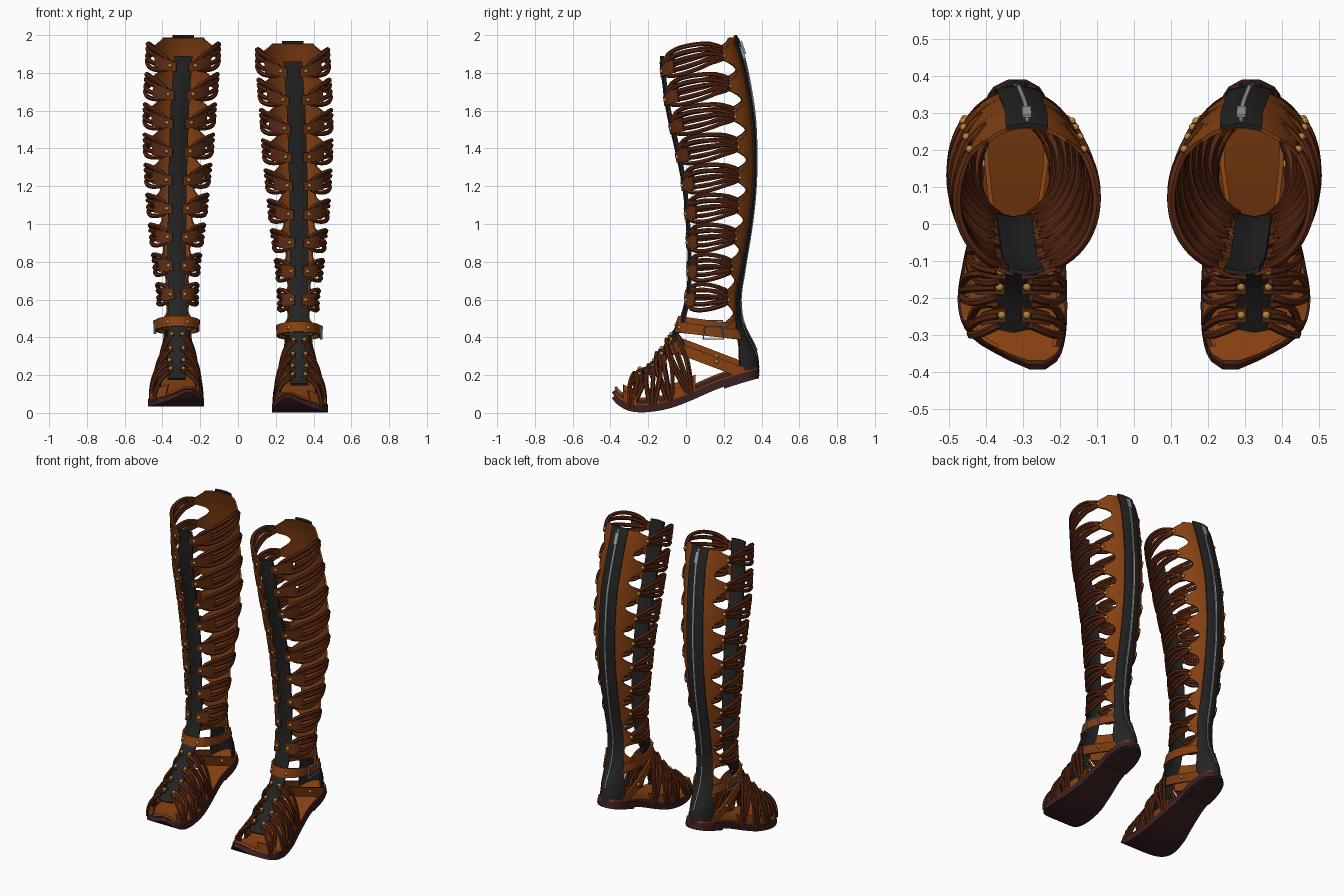
import bpy, bmesh
from math import sin, cos, pi
from mathutils import Matrix, Vector

if "Cube" in bpy.data.objects:
    bpy.data.objects.remove(bpy.data.objects["Cube"])


def material(name, color, rough=0.6):
    m = bpy.data.materials.new(name)
    m.use_nodes = True
    m.diffuse_color = (*color, 1)
    bsdf = m.node_tree.nodes["Principled BSDF"]
    bsdf.inputs["Base Color"].default_value = (*color, 1)
    bsdf.inputs["Roughness"].default_value = rough
    return m


TAN = material("tan_leather", (0.235, 0.052, 0.006))
BROWN = material("dark_brown_cord", (0.105, 0.021, 0.006))
SADDLE = material("saddle_brown", (0.14, 0.031, 0.007))
BLACK = material("black_fabric", (0.018, 0.018, 0.018))
MAROON = material("maroon_sole", (0.045, 0.014, 0.016))
BRASS = material("brass", (0.45, 0.23, 0.05))
STEEL = material("steel", (0.35, 0.36, 0.37))

# Leg sections: height, inner x, outer x, front y, back y
LEG = [(0.2, 0.215, 0.42, -0.2, 0.38), (0.3, 0.225, 0.415, -0.12, 0.365),
       (0.45, 0.22, 0.42, -0.035, 0.295), (0.6, 0.22, 0.42, 0.005, 0.28),
       (0.75, 0.21, 0.44, 0.015, 0.3), (1.0, 0.178, 0.467, 0.005, 0.34),
       (1.2, 0.158, 0.482, -0.015, 0.36), (1.4, 0.138, 0.49, -0.055, 0.363),
       (1.6, 0.125, 0.49, -0.1, 0.348), (1.85, 0.105, 0.477, -0.132, 0.3),
       (2.0, 0.105, 0.472, -0.145, 0.25)]
# Sole sections: y, inner x, outer x, middle height
SOLE = [(-0.378, 0.24, 0.28, 0.09), (-0.355, 0.205, 0.34, 0.062), (-0.3, 0.185, 0.44, 0.03),
        (-0.22, 0.18, 0.475, 0.022), (-0.1, 0.185, 0.46, 0.04), (0, 0.2, 0.435, 0.075),
        (0.15, 0.225, 0.41, 0.14), (0.28, 0.225, 0.41, 0.185), (0.36, 0.25, 0.385, 0.208),
        (0.385, 0.29, 0.34, 0.214)]
# Ridge of the foot under the tongue: y, z
RIDGE = [(-0.29, 0.15), (-0.24, 0.185), (-0.19, 0.215), (-0.14, 0.28), (-0.09, 0.36)]


def sample(table, k):
    """Smooth interpolation of a table row at key k."""
    k = min(max(k, table[0][0]), table[-1][0])
    i = next(i for i in range(len(table) - 1) if k <= table[i + 1][0])
    a, b = table[i], table[i + 1]
    p, q = table[max(i - 1, 0)], table[min(i + 2, len(table) - 1)]
    h = b[0] - a[0]
    u = (k - a[0]) / h
    out = []
    for c in range(1, len(a)):
        ma = (b[c] - p[c]) / (b[0] - p[0]) * h
        mb = (q[c] - a[c]) / (q[0] - a[0]) * h
        out.append((2*u**3 - 3*u*u + 1) * a[c] + (u**3 - 2*u*u + u) * ma
                   + (3*u*u - 2*u**3) * b[c] + (u**3 - u*u) * mb)
    return out


def leg(z, t, off=0.0):
    """Point on the leg at height z, angle t from the front (outer side positive)."""
    xi, xo, yf, yb = sample(LEG, z)
    return Vector(((xi + xo) / 2 + ((xo - xi) / 2 + off) * sin(t),
                   (yf + yb) / 2 - ((yb - yf) / 2 + off) * cos(t), z))


def spread(a, b, n):
    return [a + (b - a) * i / (n - 1) for i in range(n)]


def level_heights(i):
    front = 1.79 - 0.149 * i
    return front, front + 0.1 * (1 - i / 8)


LEVELS = range(9)
PITCH = 0.1615


def build_boot(label, sx, dz):
    def place(p):
        return Vector((sx * p[0], p[1], p[2] + dz))

    def finish(ob, mat):
        ob.data.materials.append(mat)
        bpy.context.collection.objects.link(ob)
        bpy.ops.object.select_all(action="DESELECT")
        ob.select_set(True)
        bpy.context.view_layer.objects.active = ob
        bpy.ops.object.convert(target="MESH")
        bpy.ops.object.shade_smooth_by_angle(angle=0.7)

    def sheets(name, grids, mat, thick):
        """Thick sheets from grids of points."""
        bm = bmesh.new()
        for rows in grids:
            vs = [[bm.verts.new(place(p)) for p in r] for r in rows]
            for r0, r1 in zip(vs, vs[1:]):
                for j in range(len(r0) - 1):
                    bm.faces.new((r0[j], r0[j + 1], r1[j + 1], r1[j]))
        bmesh.ops.recalc_face_normals(bm, faces=bm.faces)
        me = bpy.data.meshes.new(name)
        bm.to_mesh(me)
        ob = bpy.data.objects.new(f"{label}_{name}", me)
        mod = ob.modifiers.new("thickness", "SOLIDIFY")
        mod.thickness, mod.offset = thick, 0
        finish(ob, mat)

    def cords(name, paths, mat, radius, cyclic=False):
        cu = bpy.data.curves.new(name, "CURVE")
        cu.dimensions = "3D"
        cu.bevel_depth, cu.bevel_resolution, cu.use_fill_caps = radius, 1, True
        for path in paths:
            sp = cu.splines.new("POLY")
            sp.points.add(len(path) - 1)
            sp.use_cyclic_u = cyclic
            for pt, p in zip(sp.points, path):
                pt.co = (*place(p), 1)
        finish(bpy.data.objects.new(f"{label}_{name}", cu), mat)

    def ball_studs(name, points):
        bm = bmesh.new()
        for p in points:
            bmesh.ops.create_icosphere(bm, subdivisions=2, radius=0.011,
                                       matrix=Matrix.Translation(place(p)))
        me = bpy.data.meshes.new(name)
        bm.to_mesh(me)
        finish(bpy.data.objects.new(f"{label}_{name}", me), BRASS)

    # Sole, heel pad and insole
    def sole_grid(y0, y1, inset, dz_sole):
        rows = []
        for y in spread(y0, y1, 40):
            xi, xo, z = sample(SOLE, y)
            rows.append([(x, y, z + dz_sole) for x in spread(xi + inset, xo - inset, 5)])
        return rows
    sheets("sole", [sole_grid(-0.378, 0.385, 0, 0)], MAROON, 0.038)
    sheets("heel_pad", [sole_grid(0.2, 0.385, 0.004, -0.02)], MAROON, 0.022)
    sheets("insole", [sole_grid(-0.374, 0.375, 0.006, 0.022)], TAN, 0.014)

    # Back panel with scalloped edges
    def edge(z):
        return 0.6 + 0.5 * (0.5 + 0.5 * cos(2 * pi * (1.89 - z) / PITCH)) ** 1.3
    sheets("back_panel", [[[leg(z, pi + a, -0.004) for a in spread(-edge(z), edge(z), 19)]
                           for z in spread(0.41, 1.955, 120)]], TAN, 0.01)

    # Black back strip widening into the heel, with zip and pull
    def half_angle(z):
        xi, xo, _, _ = sample(LEG, z)
        return 0.055 / ((xo - xi) / 2) + 0.3 * max(0, min(1, (0.5 - z) / 0.2))
    sheets("back_strip", [[[leg(z, pi + a, 0.004) for a in spread(-half_angle(z), half_angle(z), 9)]
                           for z in spread(0.21, 1.968, 60)]], BLACK, 0.012)
    sheets("zip", [[[leg(z, pi + a, 0.012) for a in (-0.028, 0.028)]
                    for z in spread(0.3, 1.955, 50)]], STEEL, 0.006)
    sheets("zip_pull", [[[leg(z, pi + a, 0.02) for a in (-0.06, 0.06)]
                         for z in spread(1.87, 1.94, 4)]], STEEL, 0.008)

    # Front tongue, from the knee down over the instep
    tongue = [(sample(LEG, z)[2], z, sum(sample(LEG, z)[:2]) / 2) for z in spread(1.86, 0.45, 45)]
    tongue += [(y, z, 0.325) for y, z in reversed(RIDGE)]
    sheets("tongue", [[[(x + d, y + abs(d) * 0.2, z) for d in spread(-0.048, 0.048, 5)]
                       for y, z, x in tongue]], BLACK, 0.012)

    # Leg straps: a short studded band that splits into four cords on each side
    bands, ropes, studs = [], [], []
    for i in LEVELS:
        zf, zb = level_heights(i)
        for s in (-1, 1):
            def slope(t):
                return zf + (zb - zf) * min(1, t / 1.8)
            bands.append([[leg(slope(t) + h, s * t, 0.008) for h in (-w, 0, w)]
                          for t, w in zip(spread(0.17, 0.85, 8), spread(0.024, 0.036, 8))])
            for j in (-1, -0.4, 0.4, 1):
                path = []
                for t in spread(0.4, 2.15, 18):
                    u = (t - 0.4) / 1.75
                    lift = j * (0.014 + 0.04 * sin(pi * u ** 0.75) ** 0.8)
                    path.append(leg(slope(t) + lift, s * t, 0.004 * sin(pi * u)))
                ropes.append(path)
            studs += [leg(slope(0.34), s * 0.34, 0.014), leg(zb, s * (pi - 0.95), 0.003)]
    sheets("front_bands", bands, SADDLE, 0.012)
    cords("side_cords", ropes, BROWN, 0.012)

    # Ankle strap and buckle
    sheets("ankle_strap", [[[leg(0.455 - 0.045 * (1 - cos(t)) / 2 + h, t, 0.012)
                             for h in (-0.027, 0, 0.027)] for t in spread(-2.5, 2.5, 41)]], TAN, 0.012)
    cords("buckle", [[leg(0.425 + h, 1.65 + a, 0.026)
                      for h, a in ((-0.034, -0.25), (-0.034, 0.25), (0.034, 0.25), (0.034, -0.25))]],
          STEEL, 0.005, True)
    studs += [leg(0.452, s * 0.45, 0.018) for s in (-1, 1)]

    # Foot straps: a studded band beside the tongue, split into cords down to the sole
    def foot(yt, zt, yb, s, a, dy=0.0):
        xi, xo, zs = sample(SOLE, yb)
        xe = (xo if s > 0 else xi) - s * 0.012
        y = yt + (yb - yt) * (1 - cos(a)) + dy
        return Vector((0.325 + (xe - 0.325) * sin(a) ** 0.85, y,
                       zs + 0.01 + (zt - zs) * cos(a) ** 0.9 + dy * 0.4))
    foot_bands, foot_cords = [], []
    for yt, zt, yb in ((-0.245, 0.19, -0.285), (-0.17, 0.235, -0.18),
                       (-0.13, 0.3, -0.085), (-0.08, 0.375, 0.02)):
        for s in (-1, 1):
            foot_bands.append([[foot(yt, zt, yb, s, a, d) for d in (-0.018, 0, 0.018)]
                               for a in spread(0.12, 0.75, 7)])
            for j in (-1, 0, 1):
                foot_cords.append([foot(yt, zt, yb, s, a, j * (0.012 + 0.026 * sin(2 * a)))
                                   for a in spread(0.3, 1.57, 14)])
            studs.append(foot(yt, zt + 0.01, yb, s, 0.22))
    sheets("foot_bands", foot_bands, SADDLE, 0.01)
    cords("foot_cords", foot_cords, BROWN, 0.011)

    # Leather tabs holding the cords along the edge of the sole
    tabs = []
    for s in (-1, 1):
        for y0, y1 in ((-0.33, -0.26), (-0.21, -0.14), (-0.1, 0.05)):
            rows = []
            for y in spread(y0, y1, 6):
                xi, xo, z = sample(SOLE, y)
                x = (xo if s > 0 else xi) - s * 0.006
                rows.append([(x - s * 0.25 * h, y, z + h) for h in (0.015, 0.045, 0.075)])
            tabs.append(rows)
    sheets("sole_tabs", tabs, TAN, 0.01)

    # Diagonal straps from the instep back to the heel
    diagonals = []
    for s in (-1, 1):
        rows = []
        for u in spread(0, 1, 16):
            y = -0.06 + 0.37 * u
            xi, xo, zs = sample(SOLE, y)
            xe = (xo if s > 0 else xi) - s * 0.012
            x = 0.325 + (xe - 0.325) * min(1, 0.35 + 1.1 * u)
            z = 0.355 - 0.14 * u
            rows.append([(x, y, z + h) for h in (-0.036, 0, 0.024)])
        diagonals.append(rows)
        studs.append(Vector(rows[9][1]) + Vector((s * 0.008, 0, 0)))
    sheets("heel_straps", diagonals, TAN, 0.012)
    ball_studs("studs", studs)


build_boot("left_boot", 1, 0.0)
build_boot("right_boot", -1, 0.03)
